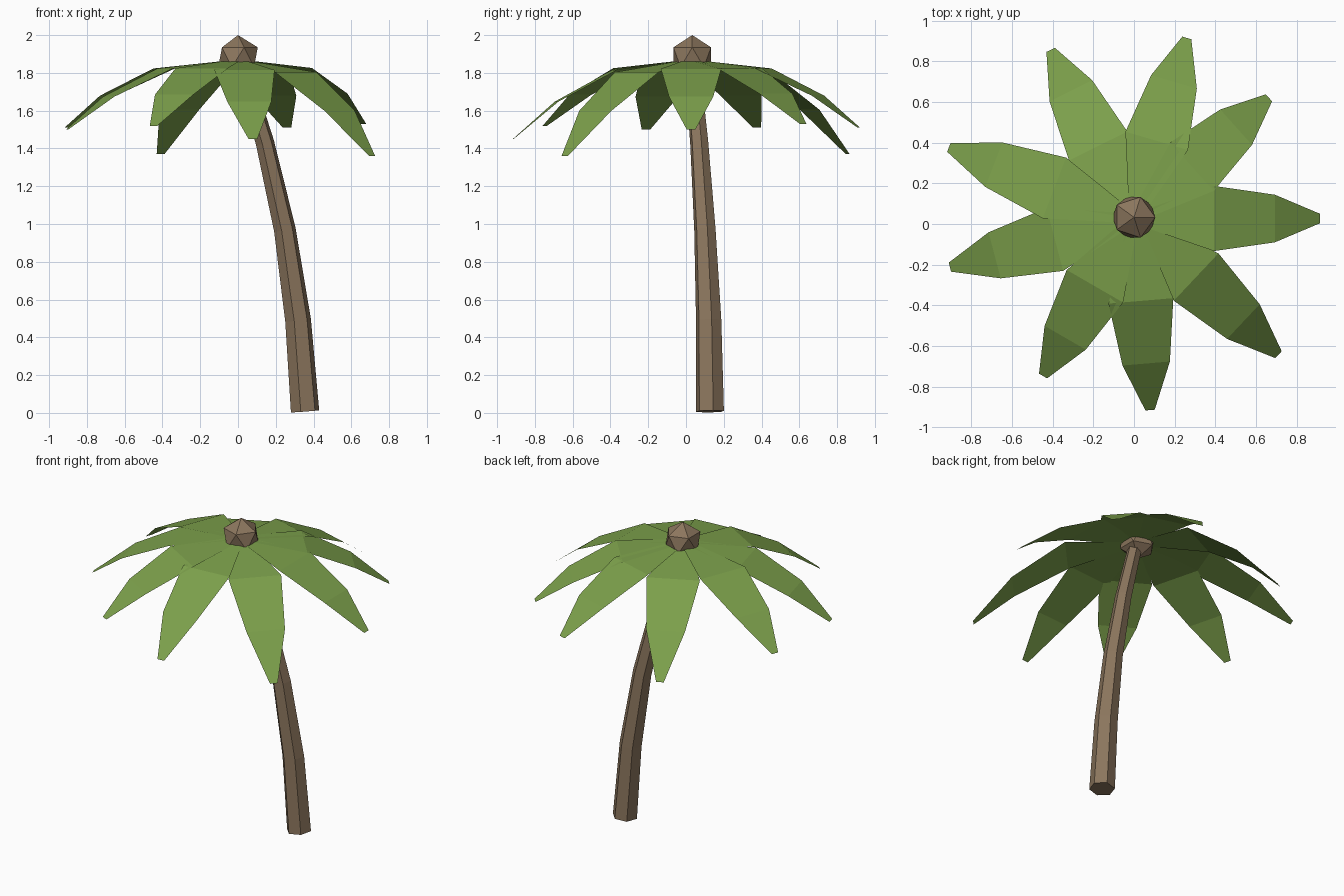
import bpy, bmesh
from math import cos, sin, radians
from mathutils import Vector

if "Cube" in bpy.data.objects:
    bpy.data.objects.remove(bpy.data.objects["Cube"])


def material(name, rgb):
    m = bpy.data.materials.new(name)
    m.diffuse_color = (*rgb, 1)
    m.use_nodes = True
    m.node_tree.nodes["Principled BSDF"].inputs["Base Color"].default_value = m.diffuse_color
    return m


def add_object(name, bm, mat):
    mesh = bpy.data.meshes.new(name)
    bm.to_mesh(mesh)
    bm.free()
    mesh.materials.append(mat)
    bpy.context.collection.objects.link(bpy.data.objects.new(name, mesh))


bark = material("bark", (0.26, 0.18, 0.11))
green = material("leaf_green", (0.2, 0.35, 0.07))

# Trunk: bent, tapering six-sided tube (centre, radius)
path = [((0.355, 0.127, 0.008), 0.077), ((0.318, 0.12, 0.49), 0.070),
        ((0.248, 0.1, 0.97), 0.059), ((0.143, 0.07, 1.43), 0.050),
        ((0.01, 0.03, 1.87), 0.042)]
pts = [Vector(p) for p, _ in path]
bm = bmesh.new()
rings = []
for i, (p, (_, r)) in enumerate(zip(pts, path)):
    tangent = pts[min(i + 1, len(pts) - 1)] - pts[max(i - 1, 0)]
    rot = Vector((0, 0, 1)).rotation_difference(tangent)
    angles = [radians(13 + 60 * k) for k in range(6)]
    rings.append([bm.verts.new(p + rot @ Vector((r * cos(a), r * sin(a), 0)))
                  for a in angles])
for lo, hi in zip(rings, rings[1:]):
    for k in range(6):
        n = (k + 1) % 6
        bm.faces.new((lo[k], lo[n], hi[n], hi[k]))
bm.faces.new(rings[0][::-1])
bm.faces.new(rings[-1])
add_object("trunk", bm, bark)

# Crown bud
bm = bmesh.new()
bmesh.ops.create_icosphere(bm, subdivisions=1, radius=0.117)
bmesh.ops.translate(bm, verts=bm.verts, vec=(0, 0.033, 1.883))
add_object("crown_bud", bm, bark)

# Fronds: flat drooping blades (angle, length, droop)
fronds = [(0, 0.915, 0.37), (41.8, 0.89, 0.34), (73.7, 0.925, 0.36),
          (116.3, 0.925, 0.50), (159, 0.975, 0.36), (194.8, 0.936, 0.37),
          (240, 0.894, 0.35), (274.8, 0.945, 0.42), (316.7, 0.976, 0.51)]
# Blade profile: fraction of length, fraction of droop, half width
blade = [(0, 0, 0.025), (0.43, 0.13, 0.16), (0.757, 0.53, 0.117), (1, 1, 0.023)]
for n, (deg, length, droop) in enumerate(fronds, 1):
    a = radians(deg)
    out, side = Vector((cos(a), sin(a), 0)), Vector((-sin(a), cos(a), 0))
    bm = bmesh.new()
    rows = []
    for f, d, w in blade:
        c = Vector((0, 0.027, 1.87 - d * droop)) + out * (f * length)
        rows.append([bm.verts.new(c - side * w), bm.verts.new(c + side * w)])
    for p, q in zip(rows, rows[1:]):
        bm.faces.new((p[0], q[0], q[1], p[1]))
    add_object(f"frond_{n}", bm, green)
